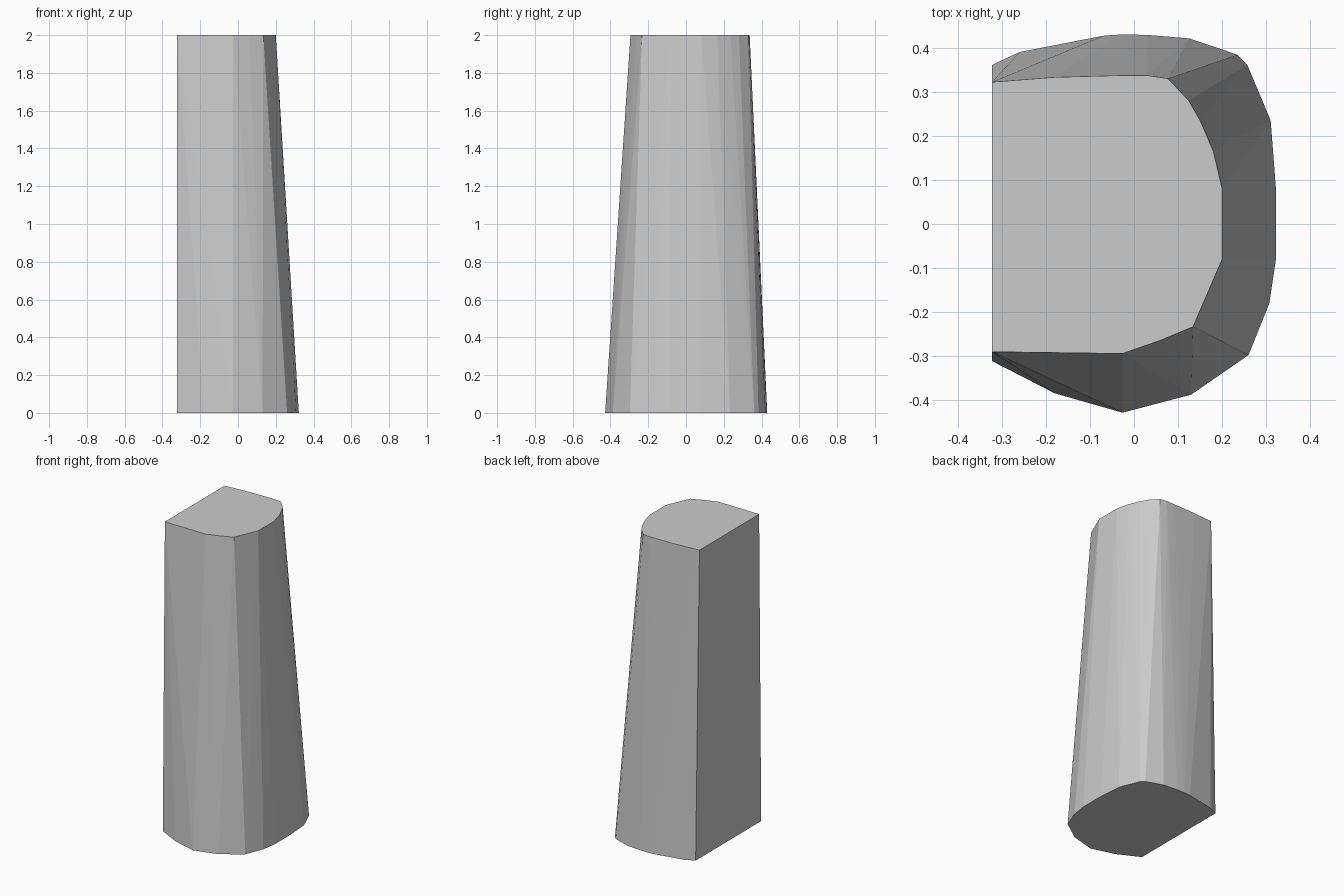
import bpy, bmesh

# Cross-section at the foot (z = 0): flat on the left, faceted curve elsewhere
FOOT = [(-0.322, 0.361), (-0.26, 0.39), (-0.07, 0.427), (-0.03, 0.43),
        (0.03, 0.429), (0.125, 0.421), (0.235, 0.384), (0.257, 0.361),
        (0.31, 0.235), (0.322, 0.08), (0.322, -0.08), (0.307, -0.18),
        (0.26, -0.297), (0.13, -0.387), (-0.026, -0.428),
        (-0.18, -0.384), (-0.322, -0.311)]

# Smaller cross-section at the top (z = 2), sharing the flat left side
TOP = [(-0.322, 0.322), (-0.18, 0.333), (-0.03, 0.337), (0.03, 0.337),
       (0.077, 0.33), (0.124, 0.28), (0.15, 0.235), (0.18, 0.165),
       (0.2, 0.08), (0.2, -0.08), (0.134, -0.233), (0.06, -0.264),
       (-0.026, -0.294), (-0.322, -0.29)]

# Tapered pillar: convex skin stretched between the two sections
bm = bmesh.new()
for outline, z in ((FOOT, 0), (TOP, 2)):
    for x, y in outline:
        bm.verts.new((x, y, z))
hull = bmesh.ops.convex_hull(bm, input=bm.verts[:])
unused = [v for v in bm.verts if not v.link_faces]
bmesh.ops.delete(bm, geom=unused, context='VERTS')

# Merge the flat caps and the flat left side into single faces
bmesh.ops.dissolve_limit(bm, angle_limit=0.002, verts=bm.verts[:], edges=bm.edges[:])
bmesh.ops.recalc_face_normals(bm, faces=bm.faces[:])

mesh = bpy.data.meshes.new("tapered_pillar")
bm.to_mesh(mesh)
bm.free()
bpy.context.collection.objects.link(bpy.data.objects.new("tapered_pillar", mesh))
